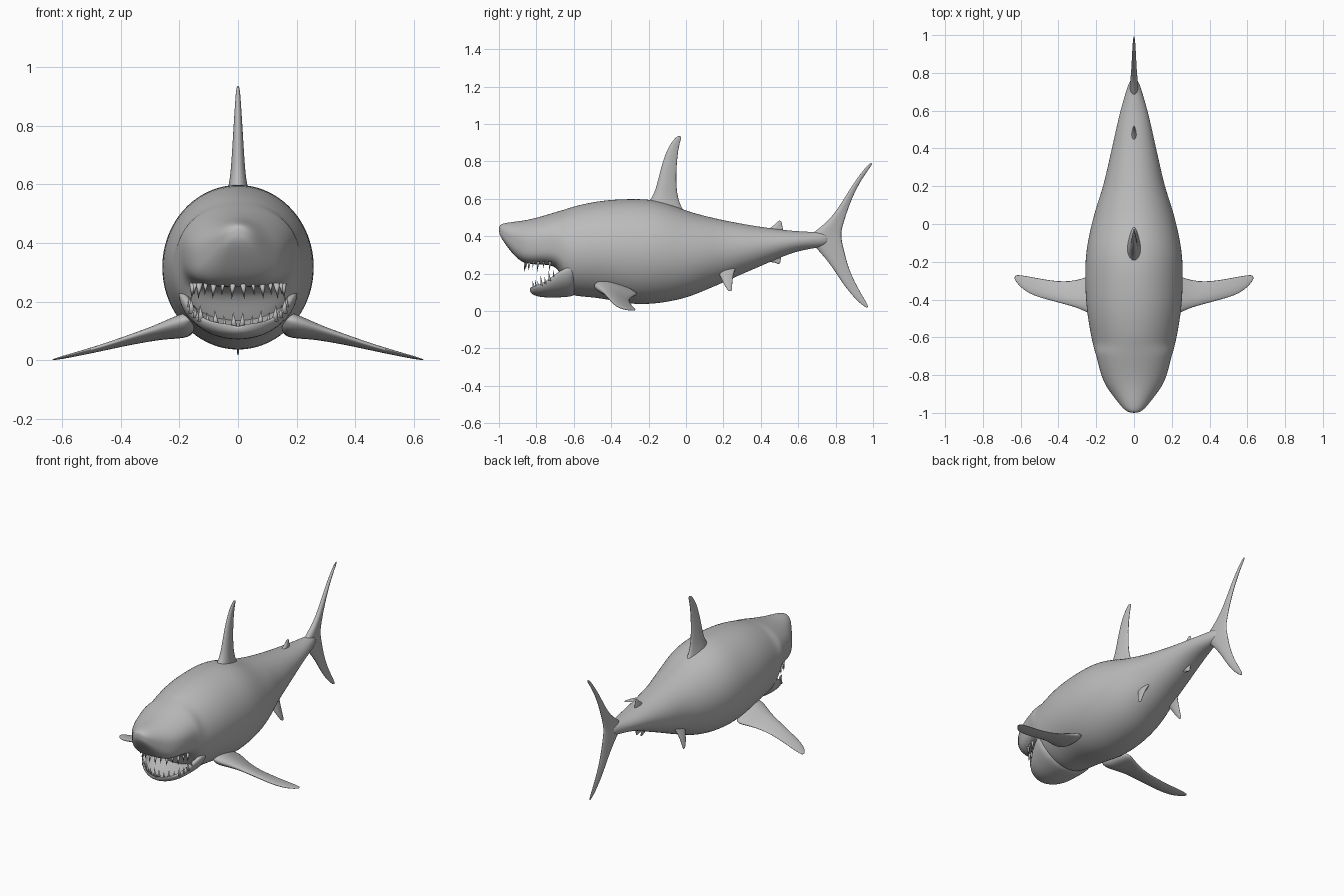
import bpy
import bmesh
import math
from mathutils import Vector

grey = bpy.data.materials.new("shark grey")
grey.diffuse_color = (0.5, 0.5, 0.5, 1)


def loft(name, rings, levels=2):
    """Skin a list of equal-length closed rings and cap both ends."""
    bm = bmesh.new()
    rows = [[bm.verts.new(p) for p in ring] for ring in rings]
    n = len(rows[0])
    for a, b in zip(rows, rows[1:]):
        for i in range(n):
            j = (i + 1) % n
            bm.faces.new((a[i], a[j], b[j], b[i]))
    bm.faces.new(rows[0][::-1])
    bm.faces.new(rows[-1])
    bmesh.ops.recalc_face_normals(bm, faces=bm.faces)
    return finish(name, bm, levels)


def finish(name, bm, levels=0):
    me = bpy.data.meshes.new(name)
    bm.to_mesh(me)
    bm.free()
    me.materials.append(grey)
    for p in me.polygons:
        p.use_smooth = True
    ob = bpy.data.objects.new(name, me)
    bpy.context.collection.objects.link(ob)
    if levels:
        mod = ob.modifiers.new("smooth", 'SUBSURF')
        mod.levels = mod.render_levels = levels
    return ob


def fin(name, rows, axis):
    """Rows of (leading point, trailing point, half thickness)."""
    shape = ((0, 0), (.08, .6), (.3, 1), (.65, .65), (1, 0),
             (.65, -.65), (.3, -1), (.08, -.6))
    axis = Vector(axis)
    rings = []
    for lead, trail, t in rows:
        a, b = Vector(lead), Vector(trail)
        rings.append([a.lerp(b, u) + axis * (v * t) for u, v in shape])
    return loft(name, rings)


def mirror(ob):
    ob.modifiers.new("mirror", 'MIRROR')


# body: y, top, bottom, half width
body = [(-1.0, .455, .415, .022), (-.985, .466, .385, .05), (-.95, .473, .335, .08),
        (-.9, .479, .275, .118), (-.85, .486, .25, .155), (-.78, .503, .25, .18),
        (-.71, .525, .245, .195), (-.675, .535, .215, .207), (-.635, .547, .09, .218),
        (-.58, .565, .078, .23), (-.45, .592, .07, .252), (-.3, .60, .033, .26),
        (-.15, .597, .038, .257), (0, .535, .068, .225), (.1, .508, .11, .197),
        (.2, .485, .152, .162), (.3, .466, .198, .14), (.4, .449, .24, .117),
        (.5, .436, .285, .095), (.6, .425, .322, .072), (.7, .422, .338, .043),
        (.77, .42, .35, .02)]


def oval(y, top, bot, hw, n=24):
    mid, h = (top + bot) / 2, (top - bot) / 2 * 1.01
    pts = []
    for i in range(n):
        a = math.tau * i / n
        s, c = math.sin(a), math.cos(a)
        # flatter underside on the upper jaw
        e = .6 if s < 0 and y < -.65 else 1
        pts.append((hw * 1.01 * math.copysign(abs(c) ** e, c), y,
                    mid + h * math.copysign(abs(s) ** e, s)))
    return pts


loft("body", [oval(*s) for s in body])

# lower jaw: hollow scoop, y, rim, bottom, half width
jaw = [(-.835, .125, .105, .03), (-.825, .128, .088, .075), (-.79, .14, .075, .125),
       (-.74, .165, .07, .16), (-.69, .205, .07, .185), (-.64, .235, .072, .207),
       (-.57, .26, .08, .215)]


def scoop(y, rim, bot, hw):
    arc = [math.pi + math.pi * i / 10 for i in range(11)]
    outer = [(hw * math.cos(a), y, rim + (rim - bot) * math.sin(a)) for a in arc]
    inner = [(hw * .85 * math.cos(a), y, rim + (rim - bot) * .6 * math.sin(a))
             for a in reversed(arc)]
    return outer + inner


loft("lower_jaw", [scoop(*s) for s in jaw])


# teeth: cones leaning slightly outward along both jaws
def teeth(name, spots, direction):
    bm = bmesh.new()
    for x, y, z, size in spots:
        for side in (-1, 1):
            base = Vector((side * x, y, z))
            tip = base + Vector((side * .004, -.006, direction * size))
            r = size * .28
            ring = [bm.verts.new(base + Vector((r * math.cos(k * math.tau / 6),
                    r * .7 * math.sin(k * math.tau / 6), -direction * .012)))
                    for k in range(6)]
            top = bm.verts.new(tip)
            for k in range(6):
                bm.faces.new((ring[k], ring[(k + 1) % 6], top))
            bm.faces.new(ring)
    bmesh.ops.recalc_face_normals(bm, faces=bm.faces)
    finish(name, bm)


upper, lower = [], []
for i in range(7):
    t = (i + .5) / 7
    a = t * math.pi / 2
    upper.append((.155 * math.sin(a), -.71 - .15 * math.cos(a), .252,
                  .042 if i % 2 == 0 else .03))
for i in range(8):
    t = (i + .4) / 8
    a = t * math.pi / 2
    lower.append((.165 * math.sin(a), -.69 - .125 * math.cos(a),
                  .12 + .08 * t ** 2, .045 if i % 2 == 0 else .032))
teeth("upper_teeth", upper, -1)
teeth("lower_teeth", lower, 1)

# fins on the centre plane: lead y, lead z, trail y, trail z, half thickness
centre_fins = {
    "dorsal_fin": [(-.24, .54, .06, .48, .05), (-.2, .59, .0, .54, .042),
                   (-.172, .63, -.03, .61, .03), (-.152, .7, -.04, .69, .024),
                   (-.13, .79, -.04, .78, .018), (-.1, .87, -.034, .865, .012),
                   (-.065, .92, -.024, .915, .008), (-.042, .938, -.02, .933, .004)],
    "tail_fin": [(.968, .012, .982, .02, .003), (.91, .055, .95, .08, .007),
                 (.84, .14, .91, .155, .011), (.79, .22, .88, .23, .015),
                 (.74, .285, .865, .3, .018), (.68, .35, .855, .365, .024),
                 (.64, .385, .853, .41, .026), (.68, .422, .855, .45, .024),
                 (.76, .48, .865, .51, .018), (.82, .56, .885, .58, .015),
                 (.88, .66, .92, .665, .012), (.95, .76, .97, .745, .008),
                 (.99, .797, 1.002, .787, .004)],
    "second_dorsal_fin": [(.42, .43, .54, .42, .018), (.46, .45, .525, .44, .012),
                          (.48, .47, .518, .462, .008), (.498, .486, .512, .48, .004)],
    "anal_fin": [(.4, .26, .53, .31, .018), (.45, .262, .515, .285, .011),
                 (.48, .257, .508, .266, .007), (.493, .25, .506, .255, .003)],
}
for name, rows in centre_fins.items():
    fin(name, [((0, a, b), (0, c, d), t) for a, b, c, d, t in rows], (1, 0, 0))

# pectoral fins
pectoral = fin("pectoral_fins", [
    ((.14, -.52, .15), (.14, -.2, .09), .055), ((.23, -.485, .125), (.23, -.245, .08), .036),
    ((.29, -.45, .105), (.29, -.275, .068), .024), ((.36, -.43, .083), (.36, -.29, .055), .018),
    ((.45, -.405, .052), (.45, -.285, .038), .013), ((.54, -.38, .026), (.54, -.268, .02), .009),
    ((.6, -.34, .01), (.6, -.262, .009), .006), ((.637, -.29, .002), (.63, -.267, .002), .002)],
    (0, 0, 1))
mirror(pectoral)

# pelvic fins
pelvic = fin("pelvic_fins", [
    ((.09, .14, .24), (.09, .3, .26), .025), ((.115, .175, .2), (.115, .265, .21), .017),
    ((.135, .195, .155), (.135, .255, .16), .011), ((.147, .215, .12), (.147, .25, .12), .007),
    ((.152, .23, .104), (.152, .247, .106), .003)], (.9, 0, .4))
mirror(pelvic)
